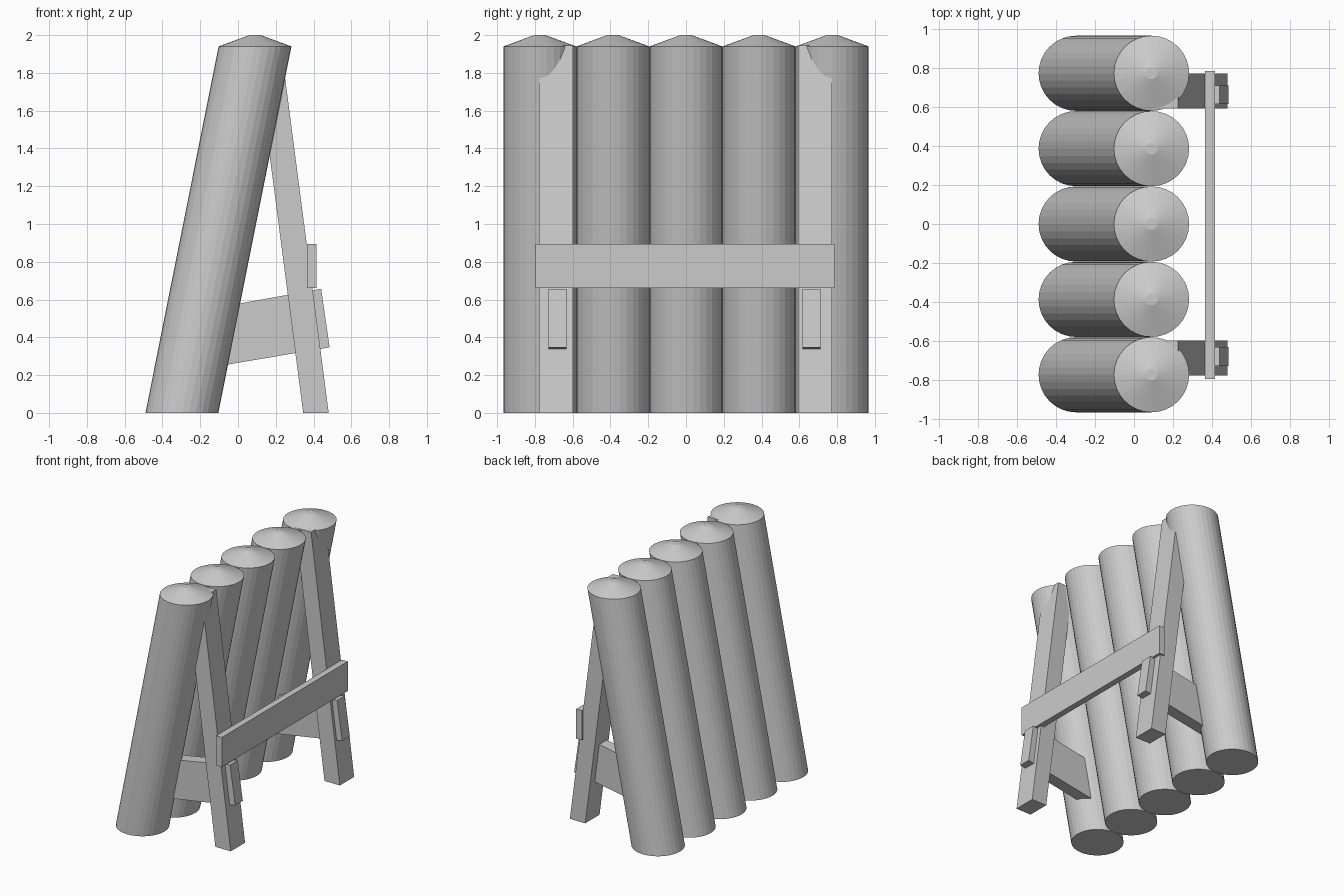
import bpy, bmesh, math
from mathutils import Vector

if "Cube" in bpy.data.objects:
    bpy.data.objects.remove(bpy.data.objects["Cube"], do_unlink=True)

GREY = (0.6, 0.6, 0.6, 1)
mat = bpy.data.materials.new("plain grey")
mat.use_nodes = True
mat.diffuse_color = GREY
mat.node_tree.nodes["Principled BSDF"].inputs["Base Color"].default_value = GREY


def add_object(name, bm):
    bmesh.ops.recalc_face_normals(bm, faces=bm.faces)
    mesh = bpy.data.meshes.new(name)
    bm.to_mesh(mesh)
    bm.free()
    mesh.materials.append(mat)
    bpy.context.collection.objects.link(bpy.data.objects.new(name, mesh))


def slab(name, profile, y0, y1):
    """Extrude an x-z outline from y0 to y1."""
    bm = bmesh.new()
    face = bm.faces.new([bm.verts.new((x, y0, z)) for x, z in profile])
    out = bmesh.ops.extrude_face_region(bm, geom=[face])
    verts = [v for v in out["geom"] if isinstance(v, bmesh.types.BMVert)]
    bmesh.ops.translate(bm, verts=verts, vec=(0, y1 - y0, 0))
    add_object(name, bm)


def log(name, y, sides=32):
    """Leaning log with level ends and a shallow conical top."""
    bm = bmesh.new()
    rings = []
    for x, z, r in [(-0.297, 0, 0.193), (0.09, 1.94, 0.193), (0.09, 2.0, 0.03)]:
        centre = Vector((x, y, z))
        angles = [math.tau * i / sides for i in range(sides)]
        rings.append([bm.verts.new(centre + Vector((math.cos(a), math.sin(a), 0)) * r)
                      for a in angles])
    for low, high in zip(rings, rings[1:]):
        for i in range(sides):
            j = (i + 1) % sides
            bm.faces.new((low[i], low[j], high[j], high[i]))
    bm.faces.new(rings[0])
    bm.faces.new(rings[-1])
    add_object(name, bm)


# Wall of leaning logs
for i in range(5):
    log(f"log_{i + 1}", (i - 2) * 0.387)

# Sloping props, each with a brace passing through it into the log
strut = [(0.345, 0), (0.48, 0), (0.227, 1.945), (0.092, 1.945)]
brace = [(-0.15, 0.24), (0.485, 0.347), (0.44, 0.657), (-0.15, 0.55)]
for side, ys, yb in (("front", -0.687, -0.68), ("back", 0.683, 0.664)):
    slab(side + "_strut", strut, ys - 0.09, ys + 0.09)
    slab(side + "_brace", brace, yb - 0.048, yb + 0.048)

# Crossbar joining the props
slab("crossbar", [(0.365, 0.66), (0.415, 0.66), (0.415, 0.895), (0.365, 0.895)], -0.796, 0.786)
